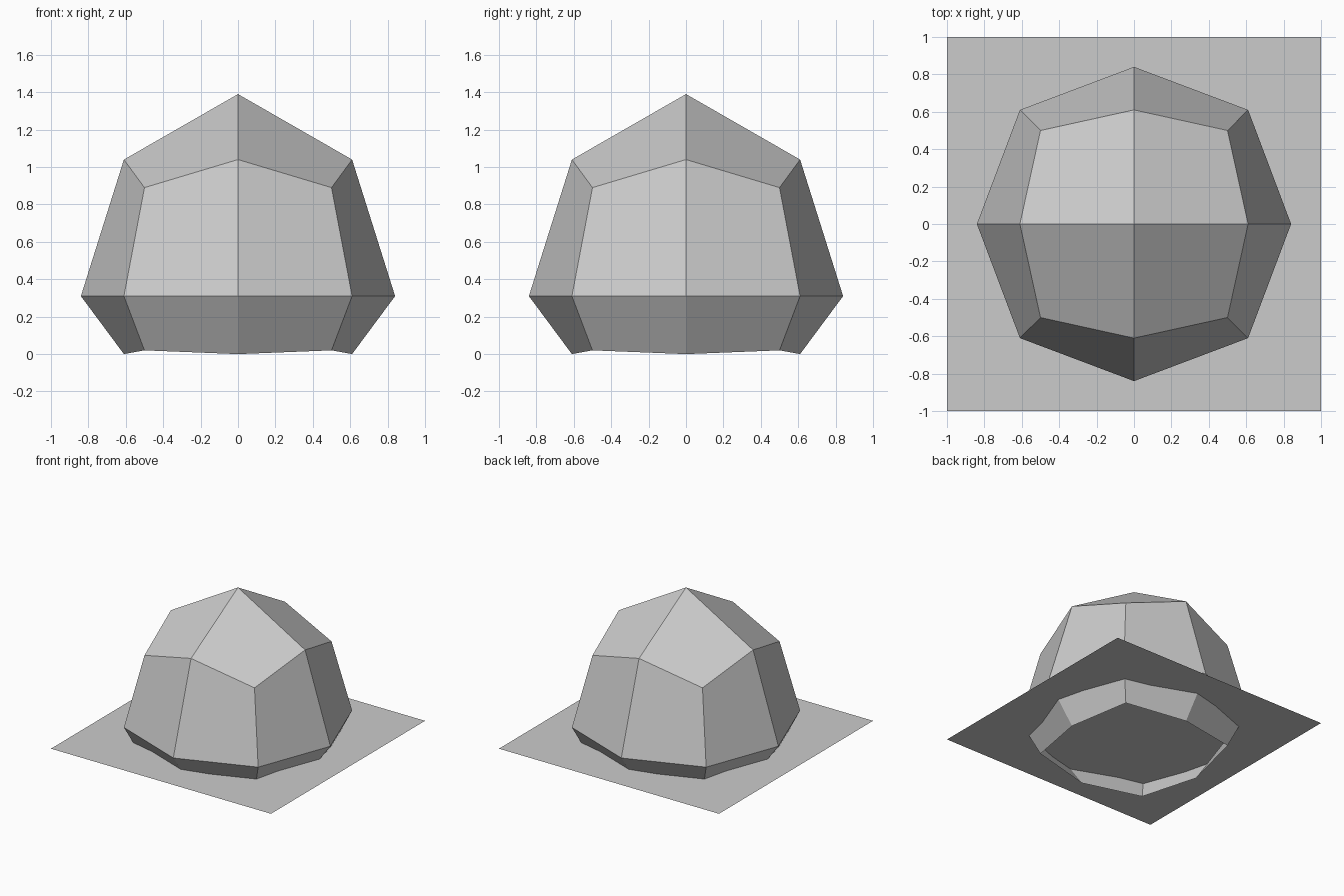
import bpy, bmesh

if "Cube" in bpy.data.objects:
    bpy.data.objects.remove(bpy.data.objects["Cube"])


def add_object(name, bm):
    mesh = bpy.data.meshes.new(name)
    bm.to_mesh(mesh)
    bm.free()
    obj = bpy.data.objects.new(name, mesh)
    bpy.context.collection.objects.link(obj)
    return obj


# Dome: cube split once per edge, open at the bottom, rounded ring by ring
# (level of original vertex) -> (axis radius, diagonal offset, axis z, diagonal z)
rings = {
    1: (0.61, 0.50, 1.04, 0.89),
    0: (0.84, 0.61, 0.31, 0.31),
    -1: (0.61, 0.50, 0.00, 0.02),
}
bm = bmesh.new()
bmesh.ops.create_cube(bm, size=2)
bmesh.ops.subdivide_edges(bm, edges=bm.edges[:], cuts=1, use_grid_fill=True)
bottom = [f for f in bm.faces if f.normal.z < -0.9]
bmesh.ops.delete(bm, geom=bottom, context='FACES')
for v in bm.verts:
    x, y, level = (round(c) for c in v.co)
    if x == 0 and y == 0:
        v.co = (0, 0, 1.39)
        continue
    axis_r, diag_r, axis_z, diag_z = rings[level]
    diagonal = x != 0 and y != 0
    r, z = (diag_r, diag_z) if diagonal else (axis_r, axis_z)
    v.co = (x * r, y * r, z)
bm.normal_update()
add_object("dome", bm)

# Flat square sheet passing through the lower part of the dome
bm = bmesh.new()
bmesh.ops.create_grid(bm, x_segments=1, y_segments=1, size=1)
add_object("base_sheet", bm).location.z = 0.18
